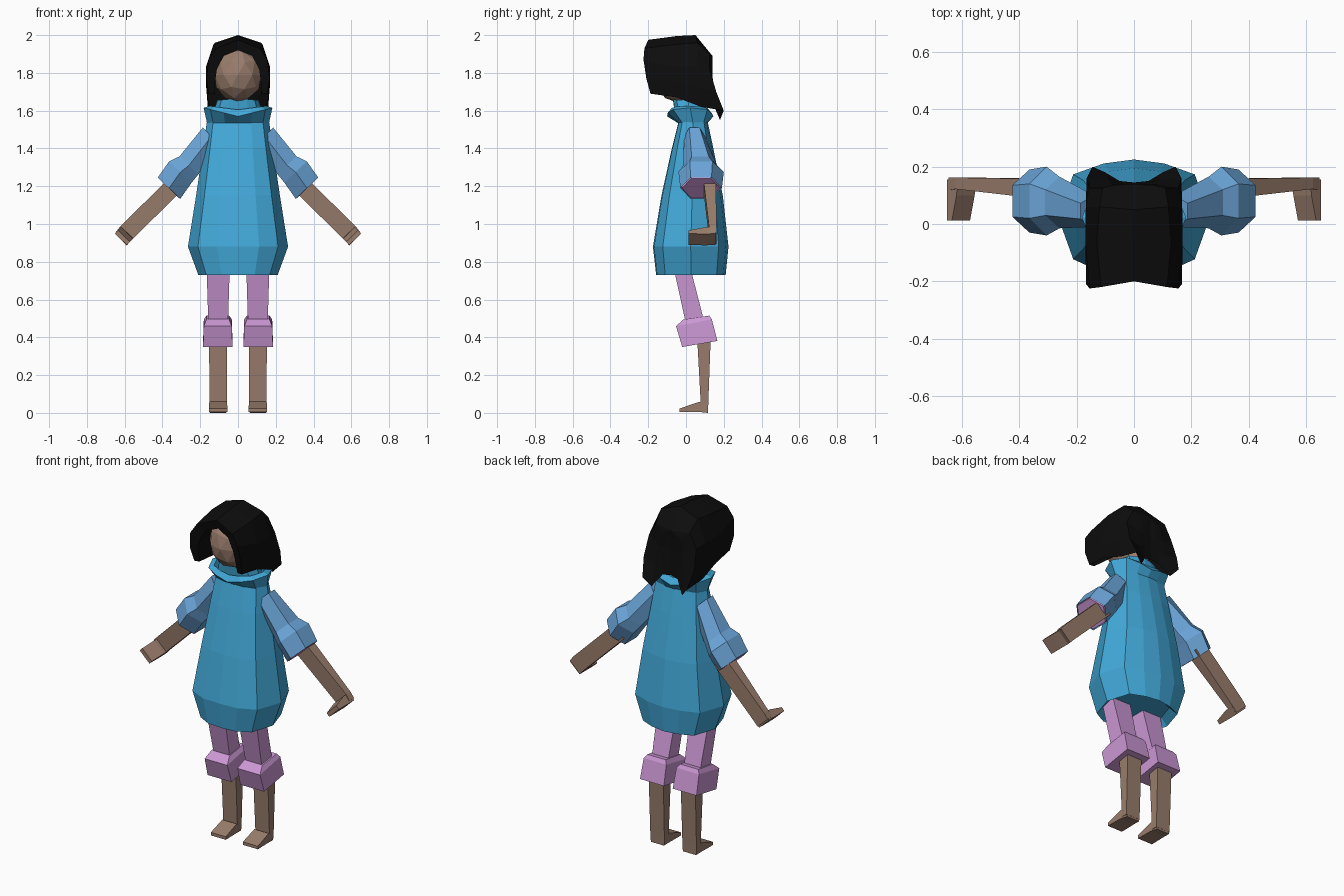
import bpy, bmesh
from math import cos, sin, pi
from mathutils import Vector


def material(name, rgb):
    m = bpy.data.materials.new(name)
    m.diffuse_color = (*rgb, 1)
    return m


SKIN = material("skin", (0.32, 0.205, 0.15))
HAIR = material("black", (0.004, 0.004, 0.004))
DRESS = material("blue", (0.055, 0.40, 0.70))
SLEEVE = material("soft_blue", (0.145, 0.37, 0.68))
PINK = material("pink", (0.60, 0.31, 0.66))


def loft(name, rings, mat, closed=True, caps=(True, True), mirror=False):
    """Skin a list of equal-length point rings with flat quads."""
    bm = bmesh.new()
    vs = [[bm.verts.new(p) for p in r] for r in rings]
    n = len(rings[0])
    for a, b in zip(vs, vs[1:]):
        for i in range(n if closed else n - 1):
            j = (i + 1) % n
            bm.faces.new((a[i], a[j], b[j], b[i]))
    if closed and caps[0]:
        bm.faces.new(vs[0][::-1])
    if closed and caps[1]:
        bm.faces.new(vs[-1])
    bmesh.ops.remove_doubles(bm, verts=bm.verts, dist=1e-4)
    bmesh.ops.recalc_face_normals(bm, faces=bm.faces)
    me = bpy.data.meshes.new(name)
    bm.to_mesh(me)
    bm.free()
    me.materials.append(mat)
    ob = bpy.data.objects.new(name, me)
    bpy.context.collection.objects.link(ob)
    if mirror:
        ob.modifiers.new("mirror", 'MIRROR').use_axis[0] = True
    return ob


def section(c, u, v, n, turn=0.0):
    """n-sided ring around c spanned by half-axes u and v."""
    c, u, v = Vector(c), Vector(u), Vector(v)
    return [c + u * cos(2 * pi * i / n + turn) + v * sin(2 * pi * i / n + turn) for i in range(n)]


def block(c, u, v):
    """Four-cornered ring around c."""
    c, u, v = Vector(c), Vector(u), Vector(v)
    return [c - u - v, c + u - v, c + u + v, c - u + v]


# Dress: one unit outline scaled per level (z, half width, front y, back y)
half = [(0, -1), (0.42, -0.97), (0.8, -0.74), (1, 0), (0.8, 0.74), (0.4, 0.93), (0, 1)]
outline = half + [(-x, y) for x, y in half[-2:0:-1]]


def level(z, w, f, b, dip=0.0):
    return [(x * w, (f + b) / 2 + y * (b - f) / 2, z - dip * max(0, 1 - abs(x))) for x, y in outline]


loft("dress", [level(0.77, 0.17, -0.12, 0.17), level(0.73, 0.21, -0.158, 0.21),
               level(0.88, 0.265, -0.175, 0.225), level(1.15, 0.222, -0.13, 0.195),
               level(1.40, 0.185, -0.075, 0.145), level(1.54, 0.165, -0.04, 0.115)], DRESS)
# Collar: flared band folding back in towards the neck
loft("collar", [level(1.53, 0.163, -0.035, 0.11), level(1.615, 0.182, -0.10, 0.145, 0.045),
                level(1.625, 0.15, -0.08, 0.12, 0.02), level(1.59, 0.13, -0.06, 0.10),
                level(1.655, 0.11, -0.07, 0.09, -0.01), level(1.58, 0.07, -0.03, 0.06)], DRESS)

# Head and neck
bm = bmesh.new()
bmesh.ops.create_icosphere(bm, subdivisions=2, radius=1)
for v in bm.verts:
    v.co = Vector((v.co.x * 0.13, v.co.y * 0.12 - 0.05, v.co.z * 0.145 + 1.79))
me = bpy.data.meshes.new("head")
bm.to_mesh(me)
bm.free()
me.materials.append(SKIN)
bpy.context.collection.objects.link(bpy.data.objects.new("head", me))
loft("neck", [section((0, 0.02, z), (0.055, 0, 0), (0, 0.05, 0), 6) for z in (1.52, 1.74)], SKIN)

# Hair: half arches (top to tip) from inside the face opening round to the back seam
front = [
    [(0, -.05, 1.93), (.09, -.05, 1.90), (.125, -.05, 1.80), (.13, -.05, 1.74), (.12, -.03, 1.68)],
    [(0, -.185, 1.92), (.075, -.20, 1.89), (.112, -.205, 1.82), (.122, -.195, 1.75), (.125, -.185, 1.69)],
    [(0, -.20, 1.975), (.115, -.22, 1.93), (.155, -.225, 1.87), (.167, -.21, 1.77), (.155, -.188, 1.69)],
    [(0, -.05, 1.995), (.13, -.06, 1.95), (.17, -.06, 1.83), (.17, -.06, 1.75), (.162, -.05, 1.67)]]
back = [
    [(0, .05, 2.0), (.12, .06, 1.96), (.168, .06, 1.83), (.168, .07, 1.72), (.16, .08, 1.62)],
    [(0, .14, 1.89), (.11, .125, 1.90), (.155, .125, 1.82), (.165, .16, 1.70), (.145, .20, 1.60)],
    [(0, .14, 1.89), (.06, .14, 1.86), (.08, .14, 1.78), (.09, .155, 1.68), (.10, .18, 1.55)],
    [(0, .14, 1.89), (.03, .14, 1.85), (.04, .14, 1.78), (.05, .145, 1.70), (.05, .15, 1.62)],
    [(0, .14, 1.89), (0, .135, 1.85), (0, .135, 1.78), (0, .14, 1.69), (0, .145, 1.63)]]
loft("hair", front + back, HAIR, closed=False, mirror=True)

# Puffed sleeves (p runs across the arm in the front plane)
p = Vector((0.72, 0, 0.69))
y = Vector((0, 1, 0))
loft("sleeve", [section(c, p * a, y * b, 6, pi / 6) for c, a, b in (
    ((0.14, 0.045, 1.465), 0.075, 0.055),
    ((0.26, 0.075, 1.31), 0.08, 0.09),
    ((0.305, 0.08, 1.275), 0.095, 0.12),
    ((0.365, 0.08, 1.19), 0.095, 0.11))], SLEEVE, caps=(True, False), mirror=True)
loft("sleeve_lining", [section(c, p * 0.088, y * 0.102, 6, pi / 6) for c in
                       ((0.355, 0.08, 1.205), (0.366, 0.08, 1.189))], PINK, mirror=True)

# Forearms with hands bent forward
loft("forearm", [block((0.33, 0.125, 1.21), p * 0.047, y * 0.033),
                 block((0.59, 0.142, 0.955), p * 0.047, y * 0.02),
                 block((0.615, 0.14, 0.925), p * 0.045, y * 0.022)], SKIN, mirror=True)
d = Vector((0.69, 0, -0.72))
loft("hand", [block((0.602, 0.155, 0.937), p * 0.044, d * 0.026),
              block((0.604, 0.10, 0.935), p * 0.044, d * 0.024),
              block((0.612, 0.012, 0.927), p * 0.044, d * 0.012)], SKIN, mirror=True)

# Trouser legs, tilted knee cuffs, shins and feet
x = Vector((1, 0, 0))
loft("trouser_leg", [block((0.105, -0.07, 0.95), x * 0.06, y * 0.045),
                     block((0.105, -0.012, 0.73), x * 0.06, y * 0.045),
                     block((0.105, 0.05, 0.47), x * 0.052, y * 0.05)], PINK, mirror=True)
loft("knee_cuff", [block((0.107, 0.055, 0.505), x * 0.06, (0, 0.068, 0.01)),
                   block((0.107, 0.042, 0.477), x * 0.074, (0, 0.095, 0.018)),
                   block((0.107, 0.073, 0.365), x * 0.078, (0, 0.093, 0.016))], PINK, mirror=True)
loft("shin", [block((0.105, 0.095, 0.40), x * 0.048, y * 0.036),
              block((0.105, 0.098, 0.05), x * 0.046, y * 0.02),
              block((0.105, 0.095, 0.012), x * 0.047, y * 0.022)], SKIN, mirror=True)
z = Vector((0, 0, 1))
loft("foot", [block((0.105, 0.116, 0.012), x * 0.042, z * 0.012),
              block((0.105, 0.07, 0.032), x * 0.047, z * 0.027),
              block((0.105, -0.034, 0.014), x * 0.049, z * 0.009)], SKIN, mirror=True)
